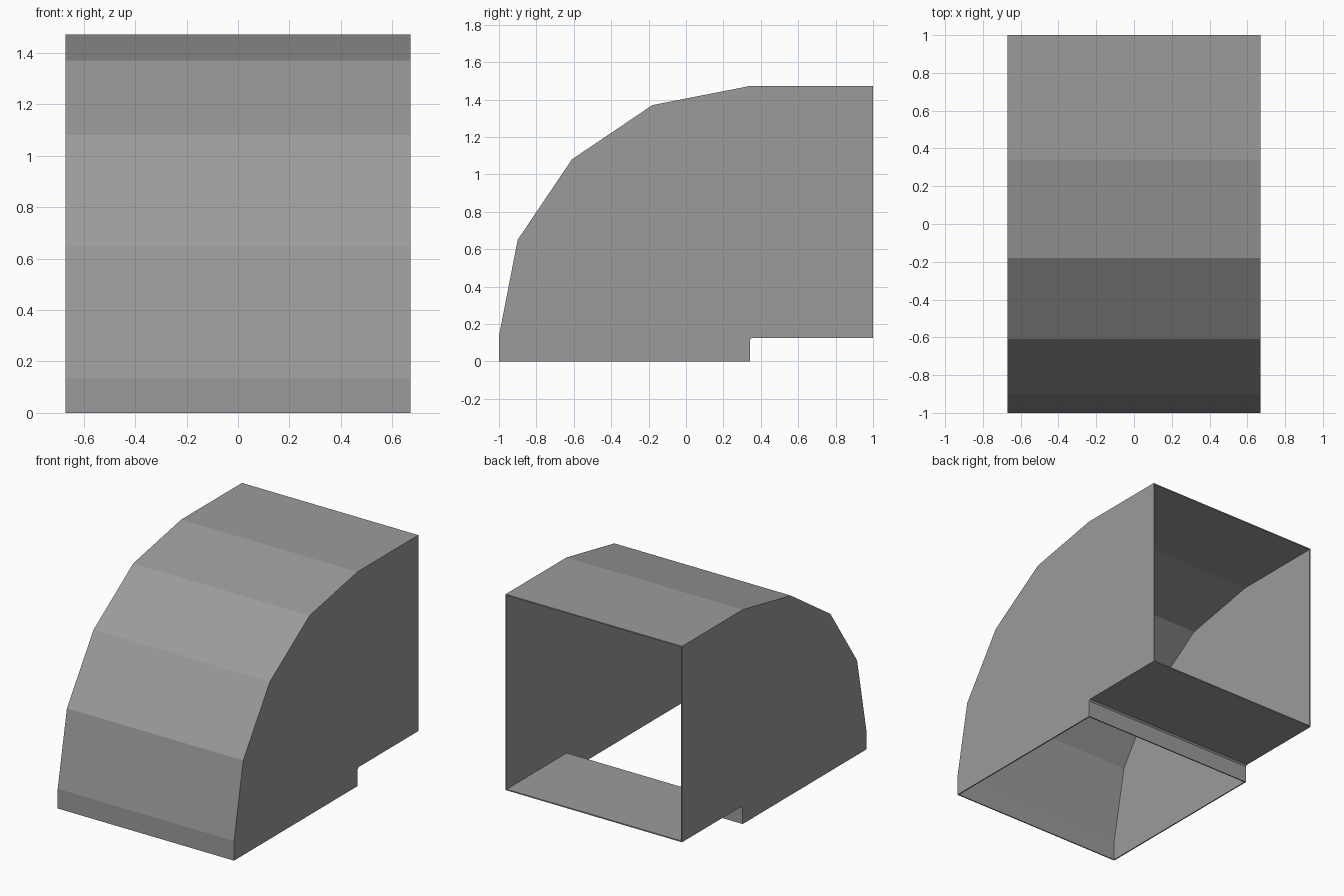
import bpy, bmesh

if "Cube" in bpy.data.objects:
    bpy.data.objects.remove(bpy.data.objects["Cube"])

HALF_W = 0.67
WALL = 0.008

# Side profile (y, z) of the elbow: heel arc, top, then the throat corner
profile = [(-1, 0), (-1, 0.135), (-0.9, 0.65), (-0.61, 1.08), (-0.18, 1.37),
           (0.34, 1.472), (1, 1.472), (1, 0.126), (0.352, 0.126),
           (0.342, 0.116), (0.342, 0)]

metal = bpy.data.materials.new("grey sheet metal")
metal.diffuse_color = (0.33, 0.33, 0.335, 1)
metal.use_nodes = True
metal.node_tree.nodes["Principled BSDF"].inputs["Base Color"].default_value = metal.diffuse_color

# Closed prism from the profile
bm = bmesh.new()
left = bm.faces.new([bm.verts.new((-HALF_W, y, z)) for y, z in profile])
ext = bmesh.ops.extrude_face_region(bm, geom=[left], use_keep_orig=True)
moved = [g for g in ext["geom"] if isinstance(g, bmesh.types.BMVert)]
bmesh.ops.translate(bm, verts=moved, vec=(2 * HALF_W, 0, 0))
bmesh.ops.recalc_face_normals(bm, faces=bm.faces)

# Open the two duct mouths: bottom and back
mouths = [f for f in bm.faces
          if all(v.co.z < 0.001 for v in f.verts)
          or all(v.co.y > 0.999 for v in f.verts)]
bmesh.ops.delete(bm, geom=mouths, context="FACES")

mesh = bpy.data.meshes.new("duct_elbow")
bm.to_mesh(mesh)
bm.free()
mesh.materials.append(metal)
duct = bpy.data.objects.new("duct_elbow", mesh)
bpy.context.collection.objects.link(duct)

# Thin sheet wall, grown inward
wall = duct.modifiers.new("sheet thickness", "SOLIDIFY")
wall.thickness = WALL
wall.offset = -1
wall.use_even_offset = True
